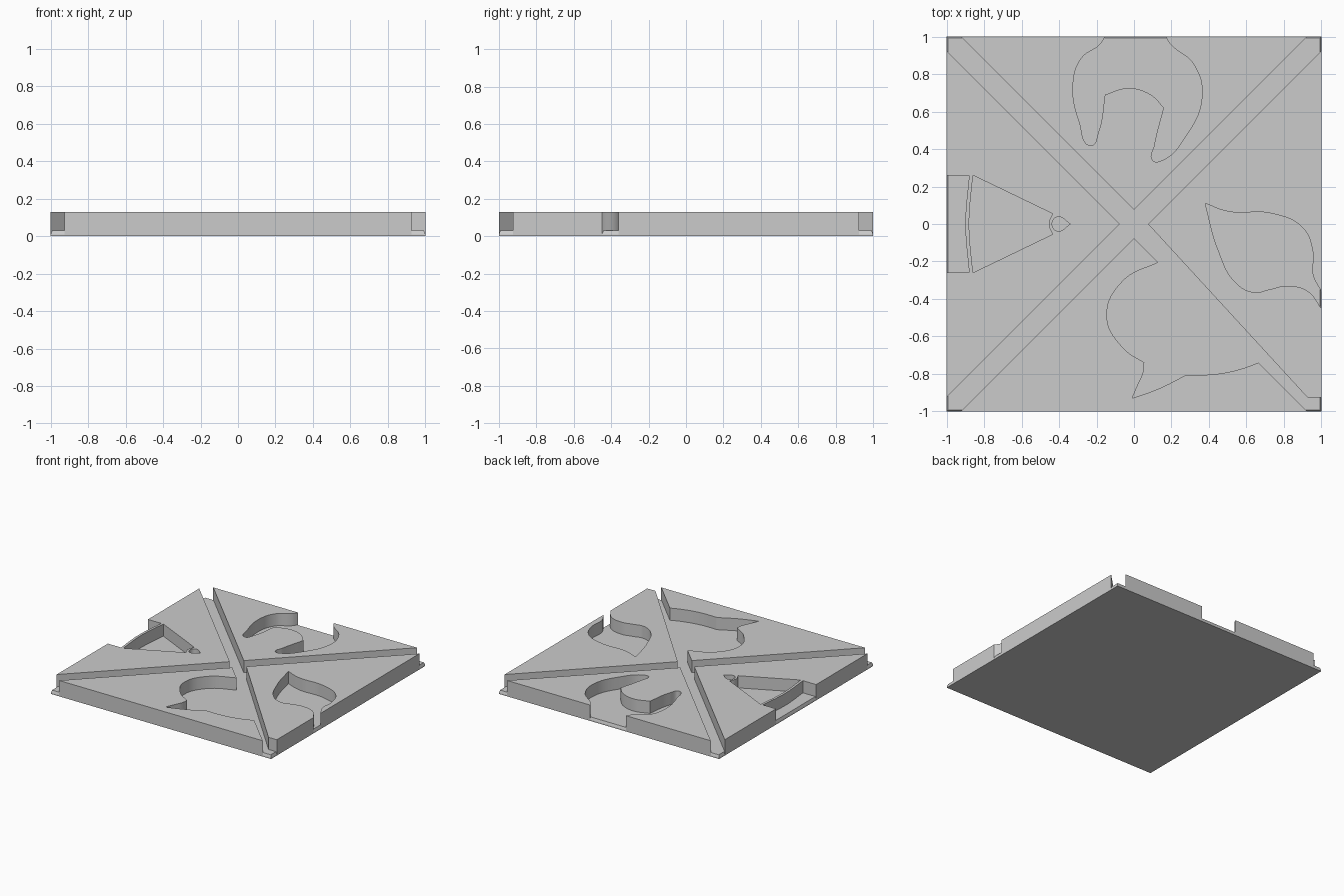
import bpy
import bmesh

cube = bpy.data.objects.get("Cube")
if cube:
    bpy.data.objects.remove(cube)

BOTTOM, FLOOR, TOP = 0.01, 0.03, 0.13

grey = bpy.data.materials.new("plain grey")
grey.use_nodes = True
colour = (0.6, 0.6, 0.6, 1)
grey.diffuse_color = colour
grey.node_tree.nodes["Principled BSDF"].inputs["Base Color"].default_value = colour


def corner(*points):
    return [(x, y, "VECTOR") for x, y in points]


def smooth(*points):
    return [(x, y, "AUTO") for x, y in points]


def panel(name, *loops):
    """Raised panel: the first loop is the outline, the others are holes."""
    curve = bpy.data.curves.new(name, "CURVE")
    curve.dimensions = "2D"
    curve.fill_mode = "BOTH"
    curve.resolution_u = 10
    curve.extrude = (TOP - BOTTOM) / 2
    for loop in loops:
        spline = curve.splines.new("BEZIER")
        spline.use_cyclic_u = True
        spline.bezier_points.add(len(loop) - 1)
        for point, (x, y, kind) in zip(spline.bezier_points, loop):
            point.co = (x, y, 0)
            point.handle_left_type = point.handle_right_type = kind
    obj = bpy.data.objects.new(name, curve)
    bpy.context.collection.objects.link(obj)
    obj.location.z = (TOP + BOTTOM) / 2
    bpy.ops.object.select_all(action="DESELECT")
    obj.select_set(True)
    bpy.context.view_layer.objects.active = obj
    bpy.ops.object.convert(target="MESH")
    obj = bpy.context.object
    bm = bmesh.new()
    bm.from_mesh(obj.data)
    bmesh.ops.remove_doubles(bm, verts=bm.verts, dist=0.0002)
    bmesh.ops.recalc_face_normals(bm, faces=bm.faces)
    bm.to_mesh(obj.data)
    bm.free()
    obj.data.materials.clear()
    obj.data.materials.append(grey)
    bpy.ops.object.shade_smooth_by_angle()


# Thin base plate with a slightly tapered rim
bm = bmesh.new()
bmesh.ops.create_grid(bm, x_segments=1, y_segments=1, size=1)
layer = bm.faces[:]
for height, half in ((BOTTOM, 1), (FLOOR, 0.993)):
    ring = bmesh.ops.extrude_face_region(bm, geom=layer)["geom"]
    for v in (g for g in ring if isinstance(g, bmesh.types.BMVert)):
        v.co = (half if v.co.x > 0 else -half, half if v.co.y > 0 else -half, height)
    old, layer = layer, [g for g in ring if isinstance(g, bmesh.types.BMFace)]
    if height == FLOOR:
        bmesh.ops.delete(bm, geom=old, context="FACES_ONLY")
bmesh.ops.recalc_face_normals(bm, faces=bm.faces)
mesh = bpy.data.meshes.new("base_plate")
bm.to_mesh(mesh)
bm.free()
mesh.materials.append(grey)
bpy.context.collection.objects.link(bpy.data.objects.new("base_plate", mesh))

# Front panel, its right flank cut open into the diagonal channel
panel("front_panel",
      corner((0, -.075), (-.925, -1), (.925, -1), (.665, -.74))
      + smooth((.56, -.777), (.43, -.802)) + corner((.28, -.805))
      + smooth((.13, -.88)) + corner((-.01, -.93))
      + smooth((.02, -.86), (.05, -.79)) + corner((.055, -.74))
      + smooth((-.06, -.66), (-.145, -.49), (-.06, -.305)) + corner((.13, -.205)))

# Back panel with a claw-shaped cut open to the back edge
panel("back_panel",
      corner((0, .075), (.925, 1), (.17, 1))
      + smooth((.19, .965), (.32, .85), (.363, .68), (.27, .46), (.15, .34), (.1, .34))
      + smooth((.11, .42)) + corner((.16, .62))
      + smooth((.09, .69), (-.03, .725)) + corner((-.155, .69))
      + smooth((-.19, .49), (-.23, .42), (-.29, .54), (-.325, .75), (-.28, .885), (-.18, .96))
      + corner((-.155, 1), (-.925, 1)))

# Right-hand panel with a leaf-shaped cut open to the edge
panel("left_panel",
      corner((.075, 0), (.925, -.925), (1, -1 + .075), (1, -.45))
      + smooth((.93, -.36), (.82, -.33), (.72, -.35), (.64, -.365), (.54, -.31), (.45, -.14))
      + corner((.38, .11)) + smooth((.5, .067), (.74, .055), (.9, -.02), (.955, -.15), (.955, -.27))
      + corner((1, -.36), (1, .925)))

# Opposite panel: edge notch, fan-shaped hole and small drop-shaped hole
notch = corner((-1, -.26), (-.88, -.26)) + smooth((-.9, 0)) + corner((-.88, .26), (-1, .26))
fan = (corner((-.86, .26)) + smooth((-.88, 0)) + corner((-.86, -.26), (-.435, -.055))
       + smooth((-.455, 0)) + corner((-.435, .055)))
drop = corner((-.34, 0)) + smooth((-.41, .037), (-.437, 0), (-.41, -.037))
panel("right_panel",
      corner((-.075, 0), (-1, -.925)) + notch + corner((-1, .925)), fan, drop)
